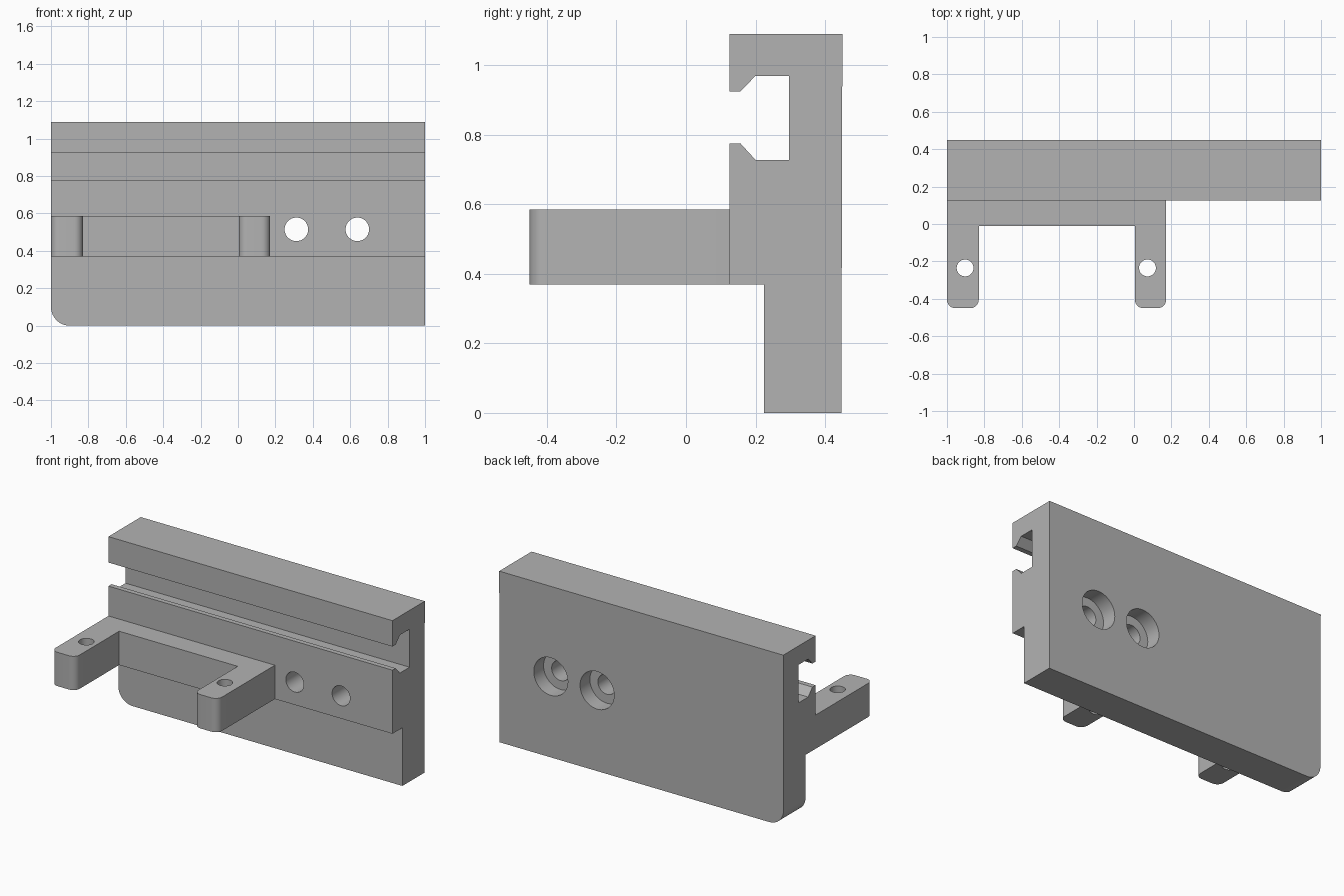
import bpy, bmesh, math
from mathutils import Matrix, Vector

cube = bpy.data.objects.get("Cube")
if cube:
    bpy.data.objects.remove(cube, do_unlink=True)

# Single plain grey
grey = bpy.data.materials.new("plain grey")
grey.use_nodes = True
colour = (0.45, 0.45, 0.45, 1)
grey.diffuse_color = colour
grey.node_tree.nodes["Principled BSDF"].inputs["Base Color"].default_value = colour


def make_object(name, bm):
    bmesh.ops.recalc_face_normals(bm, faces=bm.faces)
    mesh = bpy.data.meshes.new(name)
    bm.to_mesh(mesh)
    bm.free()
    mesh.materials.append(grey)
    obj = bpy.data.objects.new(name, mesh)
    bpy.context.collection.objects.link(obj)
    return obj


def extrude(points, offset):
    bm = bmesh.new()
    face = bm.faces.new([bm.verts.new(p) for p in points])
    result = bmesh.ops.extrude_face_region(bm, geom=[face])
    moved = [g for g in result["geom"] if isinstance(g, bmesh.types.BMVert)]
    bmesh.ops.translate(bm, verts=moved, vec=Vector(offset))
    return bm


def round_edges(bm, test, radius):
    edges = [e for e in bm.edges if test(e.verts[0].co, e.verts[1].co)]
    bmesh.ops.bevel(bm, geom=edges, offset=radius, segments=8,
                    profile=0.5, affect='EDGES')


def drill(target, centre, radius, depth, along_y=False):
    bm = bmesh.new()
    turn = Matrix.Rotation(math.pi / 2 if along_y else 0, 4, 'X')
    bmesh.ops.create_cone(bm, cap_ends=True, segments=48, radius1=radius,
                          radius2=radius, depth=depth,
                          matrix=Matrix.Translation(centre) @ turn)
    cutter = make_object("hole_cutter", bm)
    cutter.hide_render = True
    mod = target.modifiers.new("hole", 'BOOLEAN')
    mod.operation = 'DIFFERENCE'
    mod.solver = 'EXACT'
    mod.object = cutter
    bpy.context.view_layer.objects.active = target
    bpy.ops.object.modifier_apply(modifier=mod.name)
    bpy.data.objects.remove(cutter, do_unlink=True)


def smooth(obj):
    bpy.ops.object.select_all(action='DESELECT')
    obj.select_set(True)
    bpy.context.view_layer.objects.active = obj
    bpy.ops.object.shade_smooth_by_angle(angle=math.radians(30))


# Mounting plate: side profile with an undercut rail slot
profile = [(0.225, 0), (0.447, 0), (0.45, 1.09), (0.125, 1.09),
           (0.125, 0.925), (0.157, 0.925), (0.2, 0.97), (0.297, 0.97),
           (0.297, 0.728), (0.2, 0.728), (0.157, 0.775), (0.125, 0.775),
           (0.125, 0.37), (0.225, 0.37)]
bm = extrude([(-1, y, z) for y, z in profile], (2, 0, 0))
round_edges(bm, lambda a, b: max(a.z, b.z) < 0.01 and max(a.x, b.x) < -0.99, 0.1)
plate = make_object("mounting_plate", bm)

# Counterbored screw holes, wide side at the back
for x in (0.312, 0.638):
    drill(plate, (x, 0.3, 0.515), 0.063, 1, True)
    drill(plate, (x, 0.45, 0.515), 0.12, 0.2, True)
smooth(plate)

# Two-armed bracket
outline = [(-1, 0.125), (-1, -0.45), (-0.83, -0.45), (-0.83, -0.01),
           (0.005, -0.01), (0.005, -0.45), (0.172, -0.45), (0.172, 0.125)]
bm = extrude([(x, y, 0.37) for x, y in outline], (0, 0, 0.215))
round_edges(bm, lambda a, b: max(a.y, b.y) < -0.44 and abs(a.z - b.z) > 0.1, 0.045)
bracket = make_object("fork_bracket", bm)
for x in (-0.903, 0.072):
    drill(bracket, (x, -0.235, 0.48), 0.045, 0.6)
smooth(bracket)
